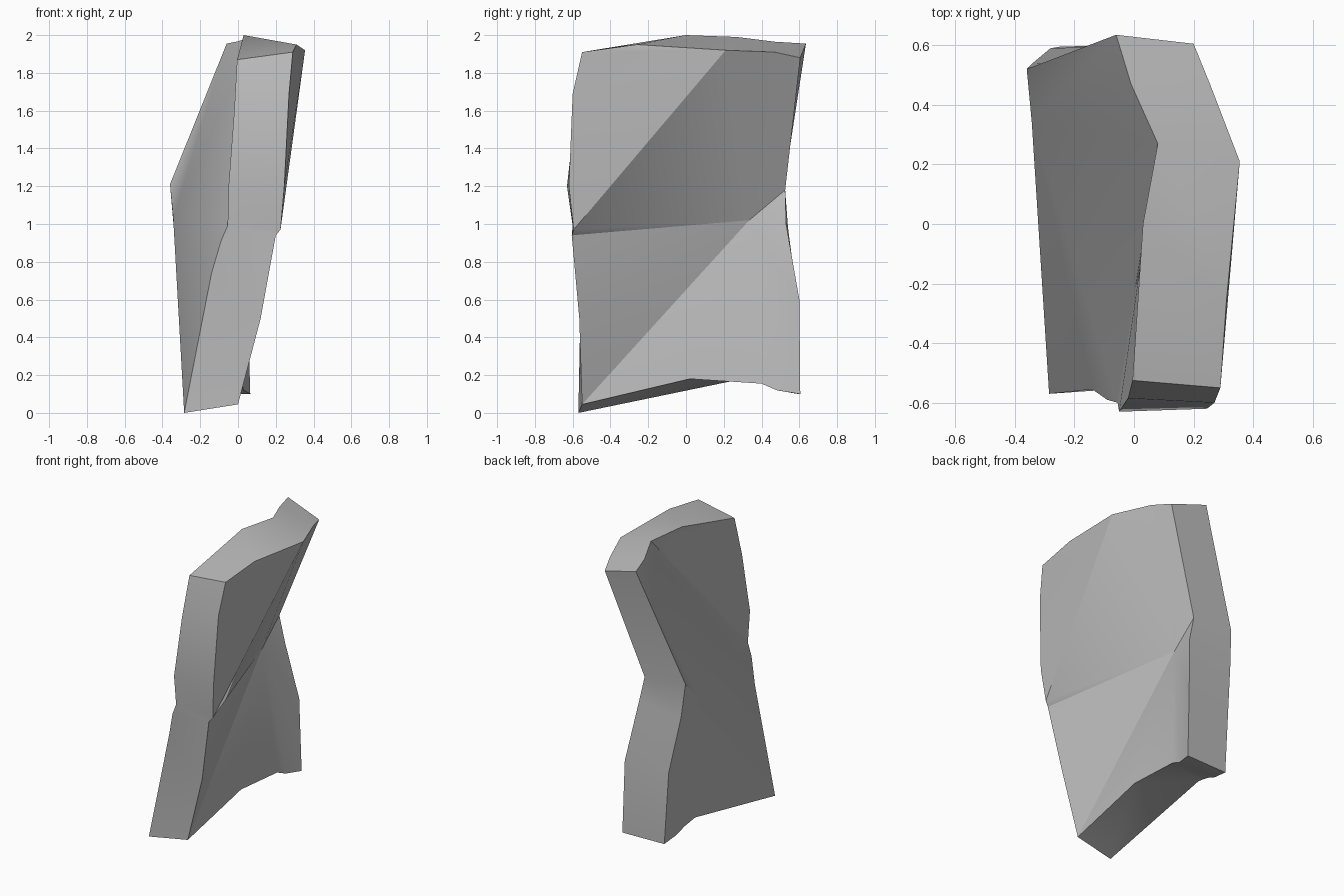
import bpy
import bmesh
import math
from mathutils import Vector

default_cube = bpy.data.objects.get("Cube")
if default_cube:
    bpy.data.objects.remove(default_cube, do_unlink=True)


def flat_material(name, color):
    material = bpy.data.materials.new(name)
    material.use_nodes = True
    material.diffuse_color = color
    material.node_tree.nodes["Principled BSDF"].inputs["Base Color"].default_value = color
    return material


# Rim of the slab in hundredths of a unit: each station pairs a point on the
# left (+x) outline with its partner on the right (-x) outline.
front_rim = [
    ((0, -55, 4.5), (-28.5, -57, 0)),
    ((12, -56.5, 50), (-14, -55.5, 74)),
    ((20, -60.5, 94), (-9, -59, 91)),
    ((22.5, -59.5, 97), (-5.5, -60, 99)),
    ((24.5, -62, 120), (-5, -63, 120)),
    ((27, -60, 169), (-2, -58.5, 160)),
]
top_rim = [
    ((29, -55, 191), (-0.5, -52.5, 187)),
    ((31, -26, 195), (3, 0, 200)),
    ((35.5, 21, 192), (8, 27, 199)),
    ((25.5, 47, 191), (-1, 47, 196.5)),
]
back_rim = [
    ((20, 60.5, 188), (-6, 63.5, 195.5)),
    ((-5, 52.5, 118), (-36, 52, 121)),
    ((-1, 53, 100), (-34, 54, 98)),
    ((5, 60, 60), (-28, 59, 60)),
    ((6.5, 60.5, 10), (-25, 59.5, 10)),
]
bottom_rim = [
    ((3, 48, 12), (-26, 48, 12)),
    ((2, 40, 15.5), (-27, 40, 15.5)),
    ((1, 2, 18), (-28, 30, 18)),
]
hubs = ((-5, 33.5, 102), (-34.3, 34, 103))

stations = front_rim + top_rim + back_rim + bottom_rim
count = len(stations)
waist = 3                               # station at the front waist
crest = len(front_rim) + 2              # station at the top crest

bm = bmesh.new()


def add_point(point):
    return bm.verts.new(Vector(point) * 0.01)


def fan(apex, ring):
    for a, b in zip(ring, ring[1:]):
        bm.faces.new((apex, a, b))


# Broad faces: an upper panel fanned from the crest, the rest from the hub
outlines = []
for side in range(2):
    outline = [add_point(station[side]) for station in stations]
    hub = add_point(hubs[side])
    fan(outline[crest], outline[waist:crest])
    fan(hub, outline[crest:] + outline[:waist + 1])
    bm.faces.new((hub, outline[waist], outline[crest]))
    outlines.append(outline)

# Rim joining the two outlines
left, right = outlines
for i in range(count):
    j = (i + 1) % count
    bm.faces.new((left[i], left[j], right[j], right[i]))

bmesh.ops.recalc_face_normals(bm, faces=bm.faces[:])

mesh = bpy.data.meshes.new("stone_slab")
bm.to_mesh(mesh)
bm.free()
mesh.materials.append(flat_material("stone grey", (0.5, 0.5, 0.5, 1)))

slab = bpy.data.objects.new("stone_slab", mesh)
bpy.context.collection.objects.link(slab)

# Soft shading on the shallow bends, crisp creases elsewhere
bpy.context.view_layer.objects.active = slab
slab.select_set(True)
bpy.ops.object.shade_smooth_by_angle(angle=math.radians(25))
